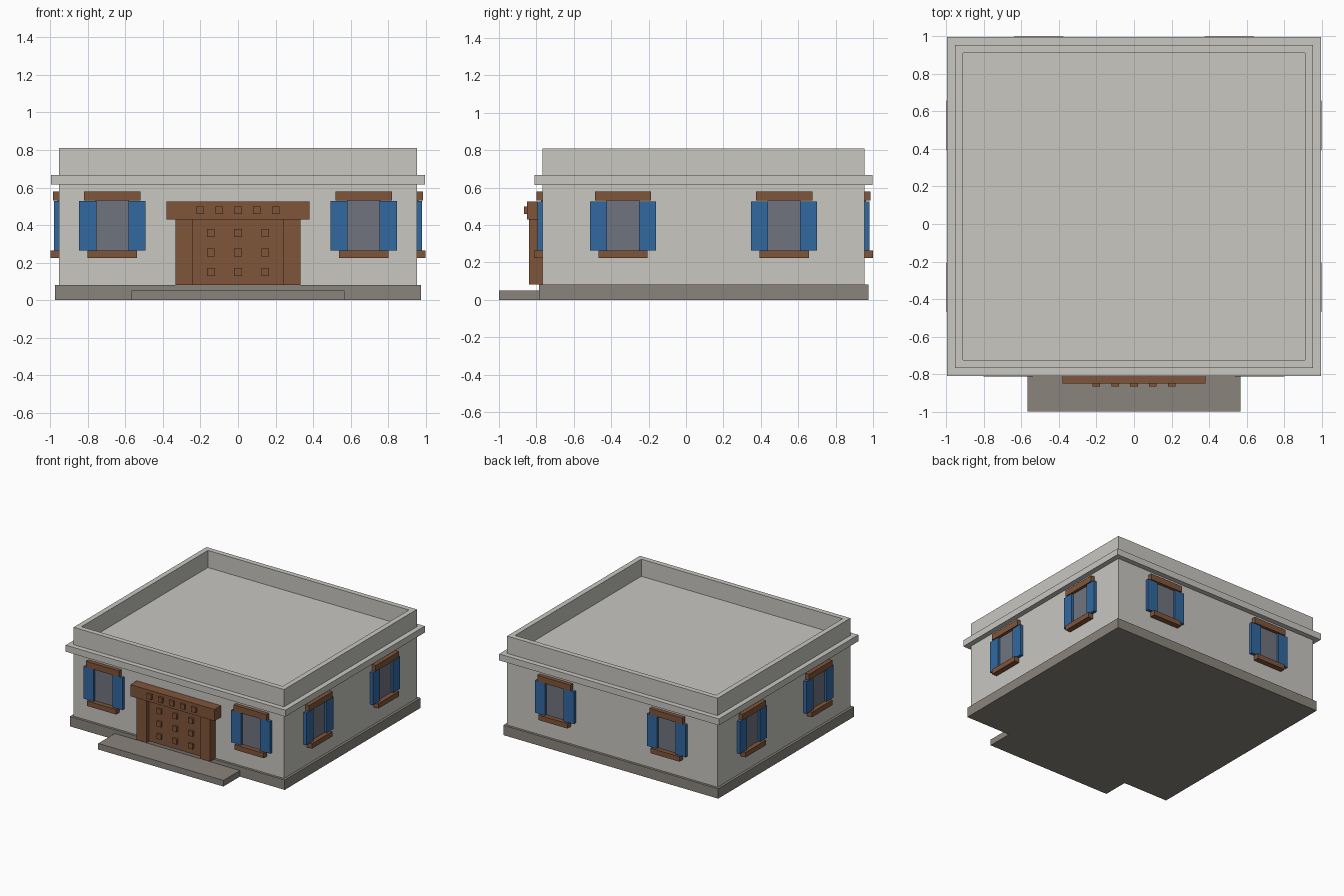
import bpy, bmesh
from mathutils import Matrix, Vector
from math import pi

if "Cube" in bpy.data.objects:
    bpy.data.objects.remove(bpy.data.objects["Cube"])


def material(name, rgb):
    m = bpy.data.materials.new(name)
    lin = [((c / 255 + 0.055) / 1.055) ** 2.4 for c in rgb]
    m.diffuse_color = (*lin, 1)
    m.use_nodes = True
    m.node_tree.nodes["Principled BSDF"].inputs["Base Color"].default_value = m.diffuse_color
    return m


WALL = material("pale plaster", (200, 199, 193))
STONE = material("grey stone", (138, 133, 124))
WOOD = material("brown wood", (128, 85, 58))
BLUE = material("blue paint", (50, 104, 160))
GLASS = material("grey glass", (112, 116, 127))


def box(name, mat, x, y, z, xf=Matrix()):
    """Box between (min, max) ranges, optionally transformed."""
    bm = bmesh.new()
    bmesh.ops.create_cube(bm, size=1)
    lo, hi = Vector((x[0], y[0], z[0])), Vector((x[1], y[1], z[1]))
    for v in bm.verts:
        v.co = xf @ Vector([(lo[i] + hi[i]) / 2 + v.co[i] * (hi[i] - lo[i]) for i in range(3)])
    me = bpy.data.meshes.new(name)
    bm.to_mesh(me)
    bm.free()
    me.materials.append(mat)
    ob = bpy.data.objects.new(name, me)
    bpy.context.collection.objects.link(ob)
    return ob


HX, Y0, Y1 = 0.955, -0.767, 0.955   # outer wall faces
YC = (Y0 + Y1) / 2


def slab(name, mat, grow, z):
    return box(name, mat, (-HX - grow, HX + grow), (Y0 - grow, Y1 + grow), z)


# Main masses
slab("plinth", STONE, 0.02, (0, 0.081))
slab("walls", WALL, 0, (0.081, 0.615))
slab("cornice", WALL, 0.042, (0.615, 0.668))
box("door_step", STONE, (-0.568, 0.568), (-1, Y0 - 0.02), (0, 0.05))

# Parapet with sunken flat roof
parapet = slab("parapet", WALL, 0, (0.668, 0.81))
bm = bmesh.new()
bm.from_mesh(parapet.data)
bm.normal_update()
top = max(bm.faces, key=lambda f: f.normal.z)
bmesh.ops.inset_region(bm, faces=[top], thickness=0.06)
ext = bmesh.ops.extrude_face_region(bm, geom=[top])
bmesh.ops.translate(bm, vec=(0, 0, -0.14),
                    verts=[g for g in ext["geom"] if isinstance(g, bmesh.types.BMVert)])
bmesh.ops.delete(bm, geom=[top], context='FACES')
bm.to_mesh(parapet.data)
bm.free()


# Window built facing -y at the origin, then placed on a wall
def window(tag, loc, angle):
    xf = Matrix.Translation((*loc, 0)) @ Matrix.Rotation(angle, 4, 'Z')
    box(tag + "_pane", GLASS, (-0.09, 0.09), (-0.008, 0.01), (0.262, 0.53), xf)
    for s, side in ((-1, "left"), (1, "right")):
        x = sorted((s * 0.0855, s * 0.1765))
        box(f"{tag}_{side}_shutter", BLUE, x, (-0.026, 0.01), (0.264, 0.527), xf)
    box(tag + "_lintel", WOOD, (-0.15, 0.15), (-0.032, 0.01), (0.53, 0.58), xf)
    box(tag + "_sill", WOOD, (-0.132, 0.132), (-0.045, 0.01), (0.223, 0.264), xf)


for i, s in enumerate((-1, 1), 1):
    window(f"front_window_{i}", (s * 0.67, Y0), 0)
    window(f"back_window_{i}", (s * 0.508, Y1), pi)
    window(f"right_window_{i}", (HX, YC + s * 0.431), pi / 2)
    window(f"left_window_{i}", (-HX, YC + s * 0.431), -pi / 2)

# Door with jambs, lintel and studs
box("door", WOOD, (-0.243, 0.243), (-0.805, Y0), (0.081, 0.43))
for s, side in ((-1, "left"), (1, "right")):
    box(side + "_door_jamb", WOOD, sorted((s * 0.243, s * 0.334)), (-0.84, Y0), (0.081, 0.43))
box("door_lintel", WOOD, (-0.382, 0.382), (-0.85, Y0), (0.43, 0.525))


def stud(name, x, z, y, depth):
    box(name, WOOD, (x - 0.02, x + 0.02), (y - depth, y + 0.01), (z - 0.021, z + 0.021))


for i in range(-2, 3):
    stud("lintel_stud", i * 0.101, 0.479, -0.85, 0.017)
for i in range(-1, 2):
    for z in (0.15, 0.253, 0.357):
        stud("door_stud", i * 0.144, z, -0.805, 0.018)
